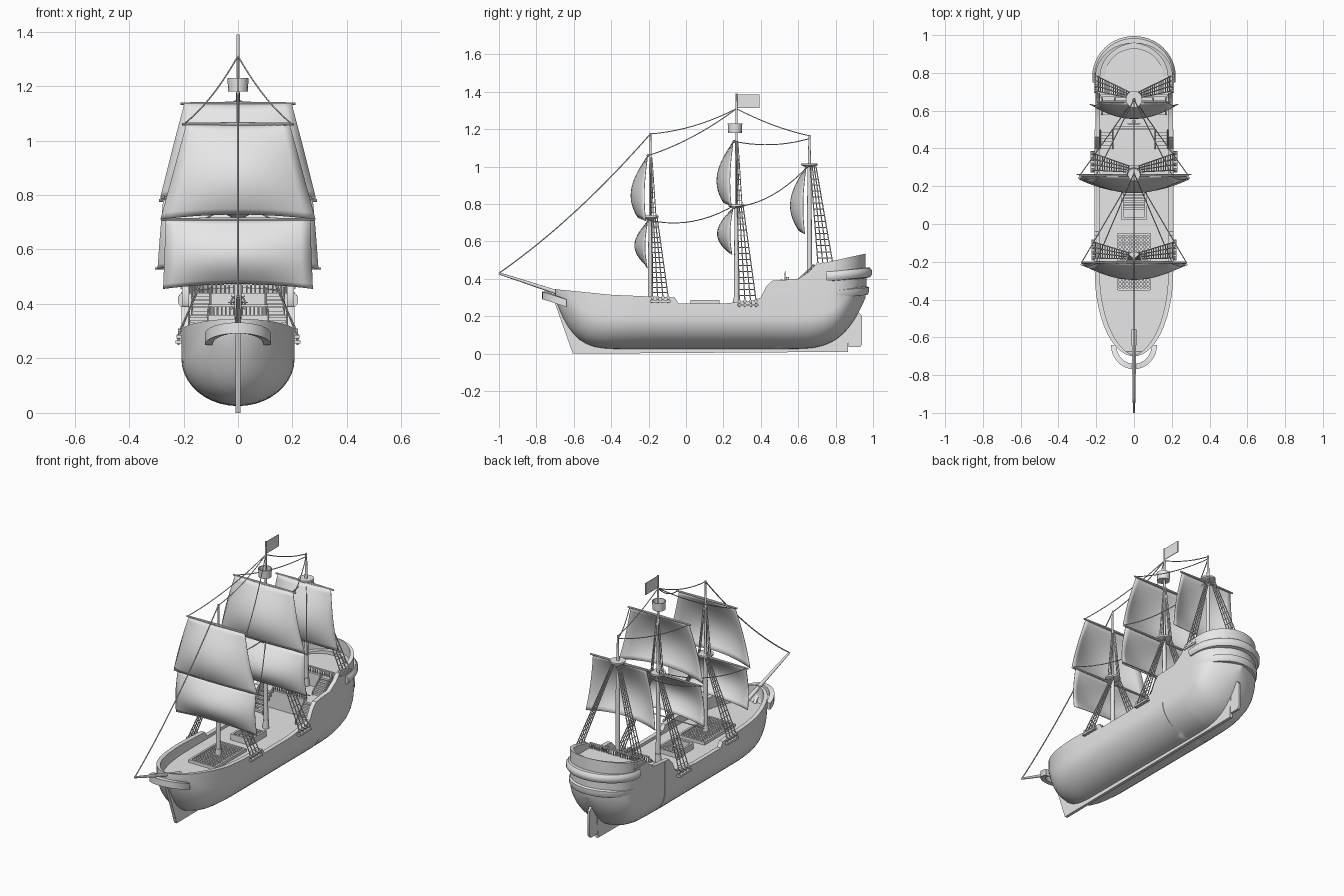
import bpy, bmesh, math
from mathutils import Vector, Matrix

if "Cube" in bpy.data.objects:
    bpy.data.objects.remove(bpy.data.objects["Cube"])

grey = bpy.data.materials.new("plain_grey")
grey.use_nodes = True
grey.diffuse_color = (0.8, 0.8, 0.8, 1)
grey.node_tree.nodes["Principled BSDF"].inputs["Base Color"].default_value = (0.8, 0.8, 0.8, 1)


def finish(name, bm, angle=40):
    bmesh.ops.remove_doubles(bm, verts=bm.verts, dist=1e-5)
    bmesh.ops.recalc_face_normals(bm, faces=bm.faces)
    me = bpy.data.meshes.new(name)
    bm.to_mesh(me)
    bm.free()
    me.materials.append(grey)
    ob = bpy.data.objects.new(name, me)
    bpy.context.collection.objects.link(ob)
    bpy.ops.object.select_all(action="DESELECT")
    ob.select_set(True)
    bpy.context.view_layer.objects.active = ob
    bpy.ops.object.shade_smooth_by_angle(angle=math.radians(angle))
    return ob


def rod(bm, a, b, r1, r2=None, seg=6):
    a, b = Vector(a), Vector(b)
    m = Matrix.Translation((a + b) / 2) @ (b - a).to_track_quat("Z", "Y").to_matrix().to_4x4()
    bmesh.ops.create_cone(bm, cap_ends=True, segments=seg, radius1=r1,
                          radius2=r1 if r2 is None else r2, depth=(b - a).length, matrix=m)


def box(bm, x, y, z):
    size = [q[1] - q[0] for q in (x, y, z)]
    mid = Vector([(q[1] + q[0]) / 2 for q in (x, y, z)])
    bmesh.ops.create_cube(bm, size=1, matrix=Matrix.Translation(mid) @ Matrix.Diagonal((*size, 1)))


def loft(bm, rows, closed=False):
    vs = [[bm.verts.new(p) for p in row] for row in rows]
    for r, s in zip(vs, vs[1:]):
        n = len(r)
        for i in range(n if closed else n - 1):
            bm.faces.new((r[i], r[(i + 1) % n], s[(i + 1) % n], s[i]))
    return vs


def rope(bm, a, b, sag, r=0.0028, n=10):
    a, b = Vector(a), Vector(b)
    pts = [a.lerp(b, i / n) - Vector((0, 0, 4 * sag * i / n * (1 - i / n))) for i in range(n + 1)]
    for p, q in zip(pts, pts[1:]):
        rod(bm, p, q, r, seg=5)


# Hull: outer skin, rail cap, inner bulwark and stepped decks
RAIL = [(-.7, .345), (-.4, .315), (-.06, .30), (-.04, .268), (.2, .268), (.36, .285), (.40, .30),
        (.43, .36), (.46, .39), (.60, .40), (.66, .44), (.69, .475), (.96, .535)]


def rail_z(y):
    for (a, za), (b, zb) in zip(RAIL, RAIL[1:]):
        if y <= b:
            return za + (zb - za) * (y - a) / (b - a)
    return RAIL[-1][1]


def half_width(y):
    t = (-.25 - y) / .45 if y < -.25 else (y - .78) / .18 if y > .78 else 0
    return (.208 if y < .5 else .205) * math.sqrt(max(0, 1 - t * t))


def bottom_z(y):
    bow, stern = max(0, (-.25 - y) / .45), max(0, (y - .5) / .46)
    return .025 + .275 * (bow ** 5 + stern ** 4)


def deck_z(y):
    return max(.25 if y < .5 else .36 if y < .67 else .44, bottom_z(y) + .01)


def section(y):
    w, low, top = half_width(y), bottom_z(y), rail_z(y)
    bilge = min(low + .175, top - .02)
    half = [(w * math.sin(a), low + (bilge - low) * (1 - math.cos(a)))
            for a in [k * math.pi / 20 for k in range(11)]]
    inner = max(w - .026, 0)
    half += [(w, top), (inner, top), (inner, min(deck_z(y), top)), (0, min(deck_z(y), top))]
    left = [(x, y, z) for x, z in half]
    return left + [(-x, y, z) for x, _, z in reversed(left[1:-1])]


arc = [math.sin(k * math.pi / 28) for k in range(15)]
ys = [-.25 - .45 * s for s in arc] + [.78 + .18 * s for s in arc] + [y for y, _ in RAIL[1:-1]]
ys += [-.15, .1, .28, .53, .74, .4999, .5001, .6699, .6701]
bm = bmesh.new()
loft(bm, [section(y) for y in sorted(set(ys))], closed=True)
bmesh.ops.dissolve_degenerate(bm, dist=1e-5, edges=bm.edges)
finish("hull", bm, 35)


# Keel with stem, and rudder
def plate(name, outline, t):
    bm = bmesh.new()
    loft(bm, [[(s * t, y, z) for y, z in outline] for s in (-1, 1)], closed=True)
    for s in (-1, 1):
        bm.faces.new([bm.verts.new((s * t, y, z)) for y, z in outline])
    finish(name, bm)


plate("keel", [(-.715, .31), (-.605, 0), (.865, .01), (.875, .2), (.9, .26), (.8, .1),
               (.5, .05), (-.45, .05), (-.66, .25)], .009)
plate("rudder", [(.868, .035), (.93, .035), (.942, .05), (.942, .2), (.925, .22), (.868, .24)], .007)

# Stern gallery: moulded bands wrapped round the stern
GALLERY = [(-.05, .29), (-.006, .295), (.002, .31), (.002, .335), (-.012, .34), (-.012, .385),
           (.008, .39), (.018, .405), (.018, .425), (.006, .44), (-.05, .44)]
bm = bmesh.new()
rows = []
for k in range(27):
    a = math.pi * (k - 1) / 24
    fwd = .03 if k in (0, 26) else 0
    a = min(max(a, 0), math.pi)
    rows.append([((.203 + d) * math.cos(a), .78 - fwd + (.197 + d) * math.sin(a),
                  z + .02 * math.sin(a)) for d, z in GALLERY])
vs = loft(bm, rows, closed=True)
bm.faces.new(vs[0])
bm.faces.new(vs[-1])
finish("stern_gallery", bm)

# Beakhead rail under the bow
bm = bmesh.new()
rows = []
for k in range(17):
    a = math.pi * k / 16
    s = math.sin(a)
    rows.append([((.108 + d) * math.cos(a), -.64 - (.115 + d) * s, .27 + .042 * s + h)
                 for d, h in ((-.014, -.02), (.014, -.02), (.014, .02), (-.014, .02))])
vs = loft(bm, rows, closed=True)
bm.faces.new(vs[0])
bm.faces.new(vs[-1])
finish("beakhead_rail", bm)

bm = bmesh.new()
rod(bm, (0, -.56, .285), (0, -1, .43), .014, .006, 10)
finish("bowsprit", bm)

# Deck fittings: grating, open hatch with steps, stairs, railings, wheel
bm = bmesh.new()
for x in (-.085, .085):
    box(bm, (x - .006, x + .006), (-.35, -.05), (.245, .268))
for y in (-.345, -.055):
    box(bm, (-.085, .085), (y - .006, y + .006), (.245, .268))
for i in range(1, 9):
    x = -.085 + .17 * i / 9
    box(bm, (x - .004, x + .004), (-.345, -.055), (.25, .262))
for i in range(1, 15):
    y = -.345 + .29 * i / 15
    box(bm, (-.085, .085), (y - .004, y + .004), (.25, .264))
finish("deck_grating", bm)

bm = bmesh.new()
for s in (-1, 1):
    box(bm, (s * .062 - .006, s * .062 + .006), (.03, .18), (.245, .287))
box(bm, (-.068, .068), (.025, .037), (.245, .287))
for i in range(7):
    box(bm, (-.056, .056), (.06 + i * .018, .07 + i * .018), (.25, .254 + i * .004))
finish("hatch", bm)


def stairs(bm, x, y0, y1, z0, z1, w, n=6):
    for i in range(n):
        y, z = y0 + (y1 - y0) * i / n, z0 + (z1 - z0) * (i + 1) / n
        box(bm, (x - w, x + w), (y, y + (y1 - y0) / n), (z - .012, z))
    for s in (-w, w):
        rod(bm, (x + s, y0, z0 + .02), (x + s, y1, z1 + .02), .004)
        for y, z in ((y0, z0), (y1, z1)):
            rod(bm, (x + s, y, z), (x + s, y, z + .022), .004)


def railing(bm, x0, x1, y, z, h, n):
    box(bm, (x0, x1), (y - .006, y + .006), (z + h - .007, z + h))
    for i in range(n + 1):
        x = x0 + (x1 - x0) * i / n
        rod(bm, (x, y, z), (x, y, z + h), .0035)


bm = bmesh.new()
for s in (-1, 1):
    stairs(bm, s * .145, .40, .5, .25, .36, .034)
    stairs(bm, s * .135, .58, .67, .36, .44, .034)
finish("stairs", bm)
bm = bmesh.new()
railing(bm, -.105, .105, .51, .36, .038, 14)
railing(bm, -.175, .175, .68, .44, .036, 22)
finish("deck_railings", bm)
bm = bmesh.new()
box(bm, (-.008, .008), (.535, .55), (.36, .41))
for i in range(8):
    p, q = [Vector((math.cos(a), 0, math.sin(a))) for a in (i * math.pi / 4, (i + 1) * math.pi / 4)]
    c = Vector((0, .53, .405))
    rod(bm, c, c + p * .036, .002)
    rod(bm, c + p * .027, c + q * .027, .003)
finish("steering_wheel", bm)


# Masts, platforms, crow's nest and flag
def disc(bm, y, z0, z1, r0, r1):
    rod(bm, (0, y, z0), (0, y, z1), r0, r1, 16)


for name, y, z0, mid, top, deck in (("fore", -.19, .25, .73, 1.18, .73),
                                    ("main", .27, .25, .79, 1.39, .79),
                                    ("mizzen", .66, .36, 1.0, 1.17, 1.01)):
    bm = bmesh.new()
    disc(bm, y, z0, z0 + .05, .019, .017)
    disc(bm, y, z0, mid, .014, .011)
    disc(bm, y, mid, top, .009, .005)
    finish(name + "_mast", bm)
    bm = bmesh.new()
    disc(bm, y, deck - .012, deck - .002, .022, .044)
    disc(bm, y, deck - .002, deck + .008, .044, .044)
    finish(name + "_platform", bm)
bm = bmesh.new()
loft(bm, [[(r * math.cos(a), .262 + r * math.sin(a), z) for a in [k * math.pi / 8 for k in range(16)]]
          for r, z in ((.001, 1.18), (.036, 1.18), (.039, 1.23), (.034, 1.23), (.032, 1.19), (.001, 1.19))],
     closed=True)
finish("crows_nest", bm)
bm = bmesh.new()
box(bm, (-.002, .002), (.272, .392), (1.315, 1.387))
finish("flag", bm)


# Sails with yards: y, top z, bottom z, top half width, bottom half width, depth, curve
def sail(name, y, zt, zb, wt, wb, depth, curve):
    n = 14
    bm = bmesh.new()
    rows = []
    for j in range(n + 1):
        v = j / n
        row = []
        for i in range(n + 1):
            u = 2 * i / n - 1
            belly = depth * math.sin(math.pi * curve * v) * (.2 + .8 * (1 - u * u))
            row.append((u * (wt + (wb - wt) * v), y - .016 - belly,
                        zt + (zb - zt) * v + .018 * v ** 3 * (1 - u * u)))
        rows.append(row)
    loft(bm, rows)
    ob = finish(name + "_sail", bm, 60)
    mod = ob.modifiers.new("cloth", "SOLIDIFY")
    mod.thickness = .003
    bm = bmesh.new()
    for s in (-1, 1):
        rod(bm, (0, y - .013, zt), (s * (wt + .015), y - .013, zt), .008, .005, 8)
    finish(name + "_yard", bm)


sail("fore_upper", -.19, 1.06, .71, .19, .285, .09, .8)
sail("fore_lower", -.19, .71, .455, .265, .275, .07, .95)
sail("main_upper", .27, 1.135, .79, .197, .285, .088, .8)
sail("main_lower", .27, .78, .53, .275, .295, .085, .88)
sail("mizzen", .66, 1.0, .64, .18, .235, .085, .85)
bm = bmesh.new()
rod(bm, (-.305, .262, .53), (.305, .262, .53), .004)
finish("main_lower_spar", bm)


# Shrouds with ratlines, channels and deadeyes
def ladder(bm, base0, base1, top0, top1, s, ropes, rungs, r):
    ends = [[Vector(p) for p in q] for q in ((base0, top0), (base1, top1))]
    for e in ends:
        for p in e:
            p.x *= s
    (a0, b0), (a1, b1) = ends
    for i in range(ropes):
        rod(bm, a0.lerp(a1, i / (ropes - 1)), b0.lerp(b1, i / (ropes - 1)), r, seg=5)
    for k in range(1, rungs):
        rod(bm, a0.lerp(b0, k / rungs), a1.lerp(b1, k / rungs), r * .8, seg=4)


for name, y, y0, y1, x, z, mid, top in (("fore", -.19, -.18, -.095, .215, .30, .73, 1.05),
                                        ("main", .27, .285, .375, .218, .28, .79, 1.13),
                                        ("mizzen", .66, .705, .785, .2, .48, 1.0, 0)):
    bm = bmesh.new()
    for s in (-1, 1):
        ladder(bm, (x, y0, z), (x, y1, z), (.018, y + .005, mid), (.018, y + .035, mid), s, 4, 16, .0032)
        if top:
            ladder(bm, (.036, y, mid), (.03, y + .03, mid), (.006, y, top), (.006, y + .008, top), s, 3, 12, .0025)
    finish(name + "_shrouds", bm)
    bm = bmesh.new()
    for s in (-1, 1):
        cx = s * (x - .003)
        box(bm, (cx - .014, cx + .014), (y0 - .012, y1 + .012), (z - .026, z - .014))
        for i in range(4):
            yy = y0 + (y1 - y0) * i / 3
            rod(bm, (s * x - .006, yy, z), (s * x + .006, yy, z), .009, seg=8)
            rod(bm, (s * x, yy, z - .03), (s * x, yy, z), .004)
    finish(name + "_channels", bm)

# Stays between the masts and braces to the yard ends
bm = bmesh.new()
rope(bm, (0, -1, .43), (0, -.19, 1.175), .045, .0035, 16)
rope(bm, (0, -.19, 1.175), (0, .27, 1.31), .025)
rope(bm, (0, .27, 1.31), (0, .66, 1.165), .015)
for s in (-1, 1):
    rope(bm, (s * .2, -.2, 1.06), (0, .27, 1.31), .025)
    rope(bm, (s * .2, .26, 1.135), (0, .66, 1.15), .025)
    rope(bm, (s * .275, -.2, .715), (0, .27, .8), .05)
    rope(bm, (s * .285, .26, .785), (0, .66, 1.01), .05)
finish("stays", bm)
